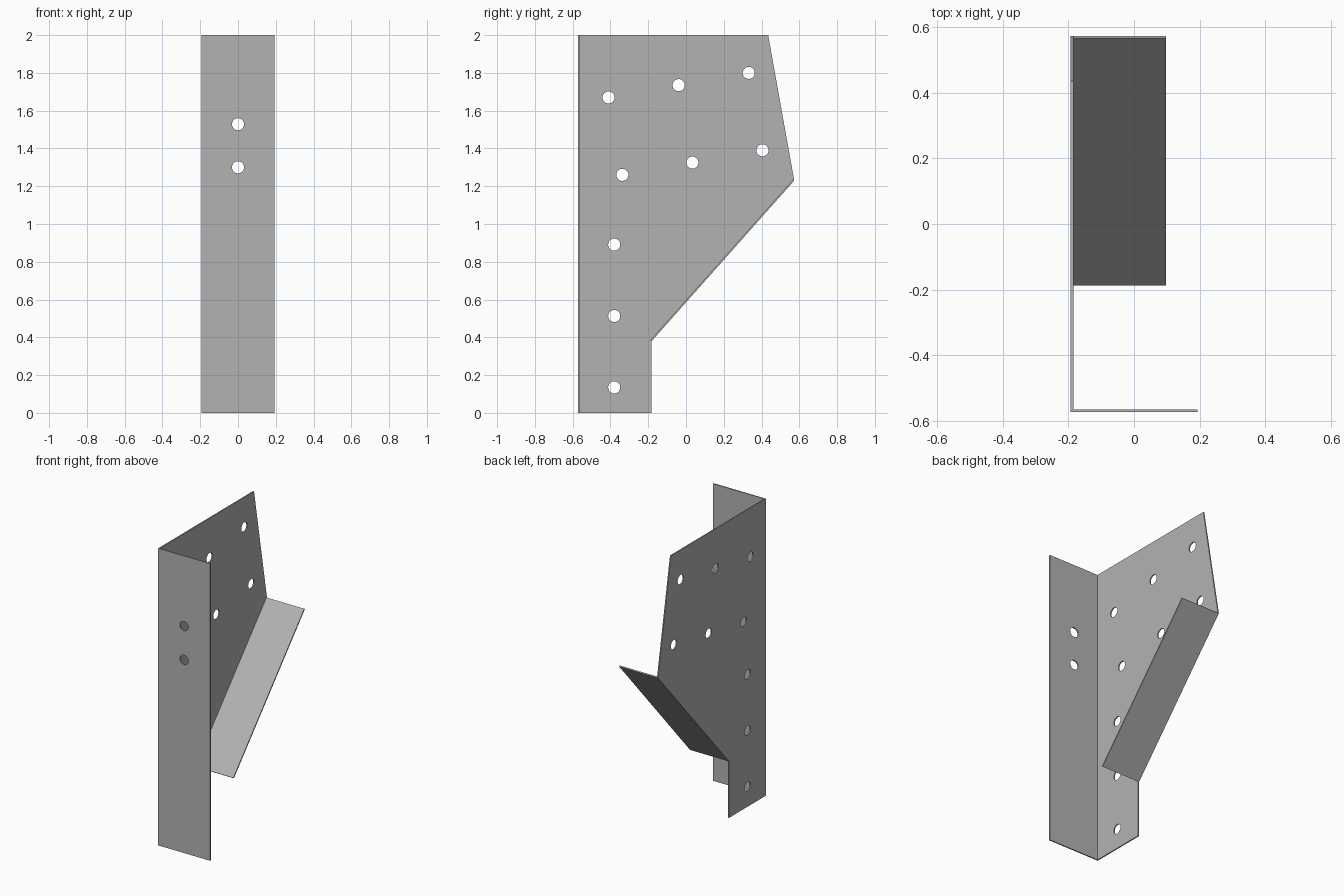
import bpy
import bmesh
from math import cos, sin, tau
from mathutils import Vector

cube = bpy.data.objects.get("Cube")
if cube:
    bpy.data.objects.remove(cube)

THICK = 0.008
HOLE_R = 0.032
HALF_W, HALF_D = 0.193, 0.573

steel = bpy.data.materials.new("galvanised grey")
steel.use_nodes = True
GREY = (0.45, 0.45, 0.45, 1)
steel.diffuse_color = GREY
steel.node_tree.nodes["Principled BSDF"].inputs["Base Color"].default_value = GREY


def sheet(name, outline, origin, u, v, normal, holes=()):
    """Flat sheet cut to an outline in the u, v plane, with round holes, thickened along normal."""
    origin, u, v, normal = (Vector(a) for a in (origin, u, v, normal))
    loops = [outline]
    for a, b in holes:
        loops.append([(a + HOLE_R * cos(tau * i / 32), b + HOLE_R * sin(tau * i / 32))
                      for i in range(32)])
    bm = bmesh.new()
    edges = []
    for loop in loops:
        verts = [bm.verts.new(origin + u * a + v * b) for a, b in loop]
        edges += [bm.edges.new((p, q)) for p, q in zip(verts, verts[1:] + verts[:1])]
    bmesh.ops.triangle_fill(bm, edges=edges, use_beauty=True)
    grown = bmesh.ops.extrude_face_region(bm, geom=bm.faces[:], use_keep_orig=True)
    moved = [g for g in grown["geom"] if isinstance(g, bmesh.types.BMVert)]
    bmesh.ops.translate(bm, verts=moved, vec=normal * THICK)
    bmesh.ops.recalc_face_normals(bm, faces=bm.faces[:])
    mesh = bpy.data.meshes.new(name)
    bm.to_mesh(mesh)
    bm.free()
    mesh.materials.append(steel)
    obj = bpy.data.objects.new(name, mesh)
    bpy.context.collection.objects.link(obj)
    return obj


# Side plate: outline and holes in (y, z)
seat_low, seat_high = (-0.182, 0.38), (HALF_D, 1.23)
side_outline = [(-HALF_D, 0), (seat_low[0], 0), seat_low, seat_high, (0.435, 2), (-HALF_D, 2)]
side_holes = [(-0.38, 0.135 + 0.378 * i) for i in range(3)]
for y, z in ((-0.41, 1.67), (-0.337, 1.26)):
    side_holes += [(y + 0.371 * i, z + 0.065 * i) for i in range(3)]
sheet("side_plate", side_outline, (-HALF_W, 0, 0), (0, 1, 0), (0, 0, 1), (1, 0, 0), side_holes)

# Front flange: outline and holes in (x, z)
front_outline = [(-HALF_W, 0), (HALF_W, 0), (HALF_W, 2), (-HALF_W, 2)]
sheet("front_flange", front_outline, (0, -HALF_D, 0), (1, 0, 0), (0, 0, 1), (0, 1, 0),
      [(0, 1.3), (0, 1.528)])

# Sloping seat flange, bent from the lower edge of the side plate
low, high = Vector((0, *seat_low)), Vector((0, *seat_high))
slope = (high - low).normalized()
length = (high - low).length
seat_outline = [(-HALF_W, 0), (0.097, 0), (0.097, length), (-HALF_W, length)]
sheet("seat_flange", seat_outline, low, (1, 0, 0), slope, Vector((1, 0, 0)).cross(slope))
